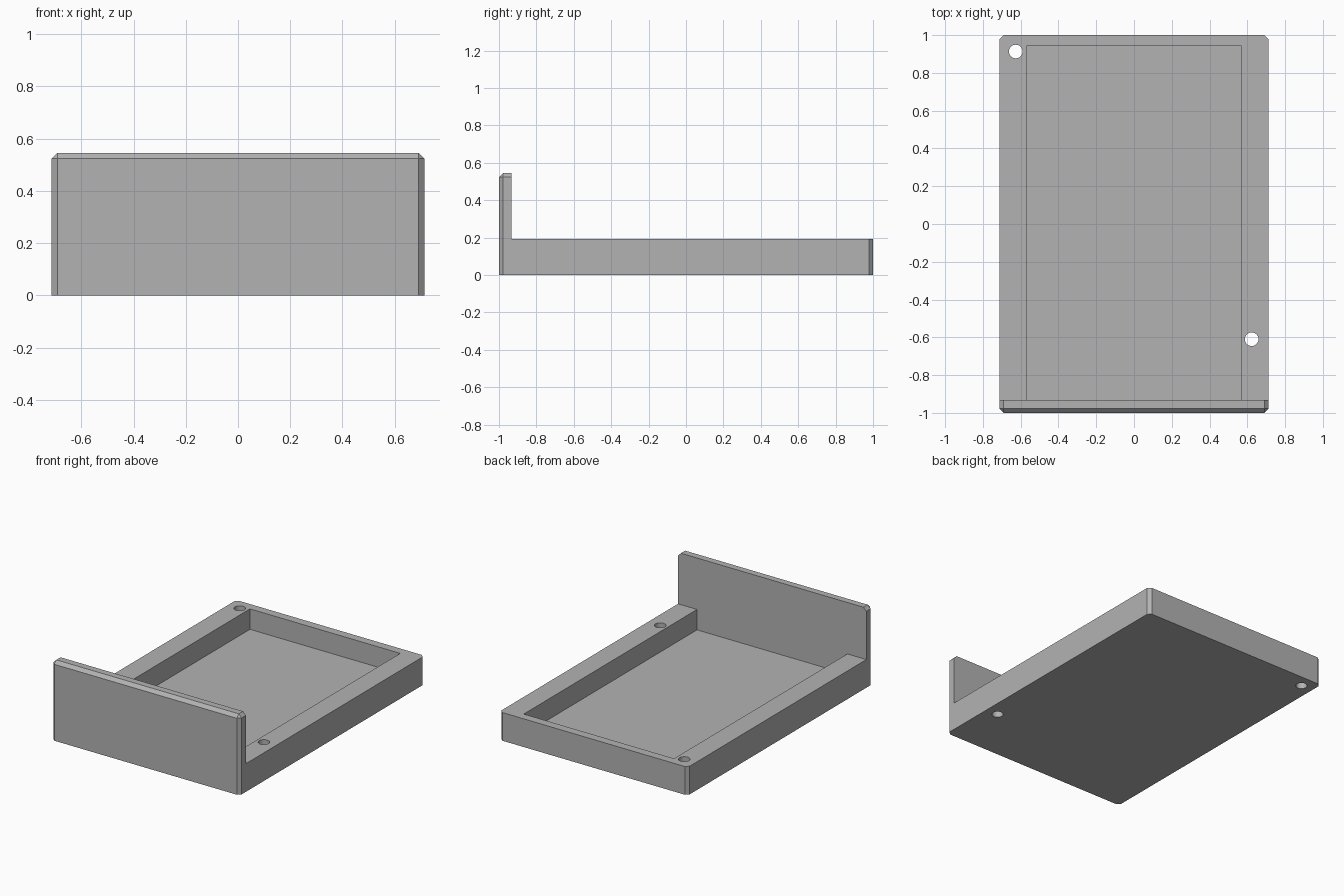
import bpy
import bmesh
from mathutils import Matrix, Vector

cube = bpy.data.objects.get("Cube")
if cube:
    bpy.data.objects.remove(cube, do_unlink=True)

HALF_W, HALF_L = 0.713, 1.0
BASE_H, PLATE_H = 0.193, 0.545
PLATE_BACK = -0.932
FLOOR = 0.053
CHAMFER = 0.022

grey = bpy.data.materials.new("plain grey")
grey.use_nodes = True
grey.diffuse_color = (0.45, 0.45, 0.45, 1)
grey.node_tree.nodes["Principled BSDF"].inputs["Base Color"].default_value = grey.diffuse_color


def add_object(name, bm):
    bmesh.ops.recalc_face_normals(bm, faces=bm.faces)
    mesh = bpy.data.meshes.new(name)
    bm.to_mesh(mesh)
    bm.free()
    obj = bpy.data.objects.new(name, mesh)
    bpy.context.collection.objects.link(obj)
    mesh.materials.append(grey)
    return obj


def box(name, low, high):
    low, high = Vector(low), Vector(high)
    bm = bmesh.new()
    matrix = Matrix.Translation((low + high) / 2) @ Matrix.Diagonal((high - low).to_4d())
    bmesh.ops.create_cube(bm, size=1, matrix=matrix)
    return add_object(name, bm)


def cylinder(name, x, y, radius):
    bm = bmesh.new()
    bmesh.ops.create_cone(bm, cap_ends=True, segments=32, radius1=radius, radius2=radius,
                          depth=1, matrix=Matrix.Translation((x, y, 0)))
    return add_object(name, bm)


# Tray body: L-shaped side profile extruded across the width
profile = [(-HALF_L, 0), (HALF_L, 0), (HALF_L, BASE_H), (PLATE_BACK, BASE_H),
           (PLATE_BACK, PLATE_H), (-HALF_L, PLATE_H)]
bm = bmesh.new()
face = bm.faces.new([bm.verts.new((-HALF_W, y, z)) for y, z in profile])
extruded = bmesh.ops.extrude_face_region(bm, geom=[face])["geom"]
bmesh.ops.translate(bm, vec=(2 * HALF_W, 0, 0),
                    verts=[v for v in extruded if isinstance(v, bmesh.types.BMVert)])
bmesh.ops.recalc_face_normals(bm, faces=bm.faces)


# Chamfer the outer vertical corners and the front and end edges of the plate top
def is_chamfered(edge):
    a, b = (v.co for v in edge.verts)
    upright = abs(a.z - b.z) > 0.1 and abs(abs(a.y) - HALF_L) < 0.001
    plate_top = min(a.z, b.z) > BASE_H + 0.1 and min(a.y, b.y) < -HALF_L + 0.001
    return upright or plate_top


bmesh.ops.bevel(bm, geom=[e for e in bm.edges if is_chamfered(e)], offset=CHAMFER,
                segments=1, affect='EDGES', clamp_overlap=True)
tray = add_object("tray_with_front_plate", bm)

# Pocket and two through holes
cutters = [
    box("pocket_cutter", (-0.569, PLATE_BACK, FLOOR), (0.569, 0.942, BASE_H + 0.1)),
    cylinder("back_hole_cutter", -0.626, 0.913, 0.036),
    cylinder("front_hole_cutter", 0.623, -0.61, 0.036),
]
for cutter in cutters:
    cutter.hide_render = True
    cut = tray.modifiers.new(cutter.name, 'BOOLEAN')
    cut.operation = 'DIFFERENCE'
    cut.solver = 'EXACT'
    cut.object = cutter

# Apply the cuts, then drop the cutters
bpy.ops.object.select_all(action='DESELECT')
tray.select_set(True)
bpy.context.view_layer.objects.active = tray
for cutter in cutters:
    bpy.ops.object.modifier_apply(modifier=cutter.name)
    bpy.data.objects.remove(cutter, do_unlink=True)
bpy.ops.object.shade_smooth_by_angle(angle=0.5)
